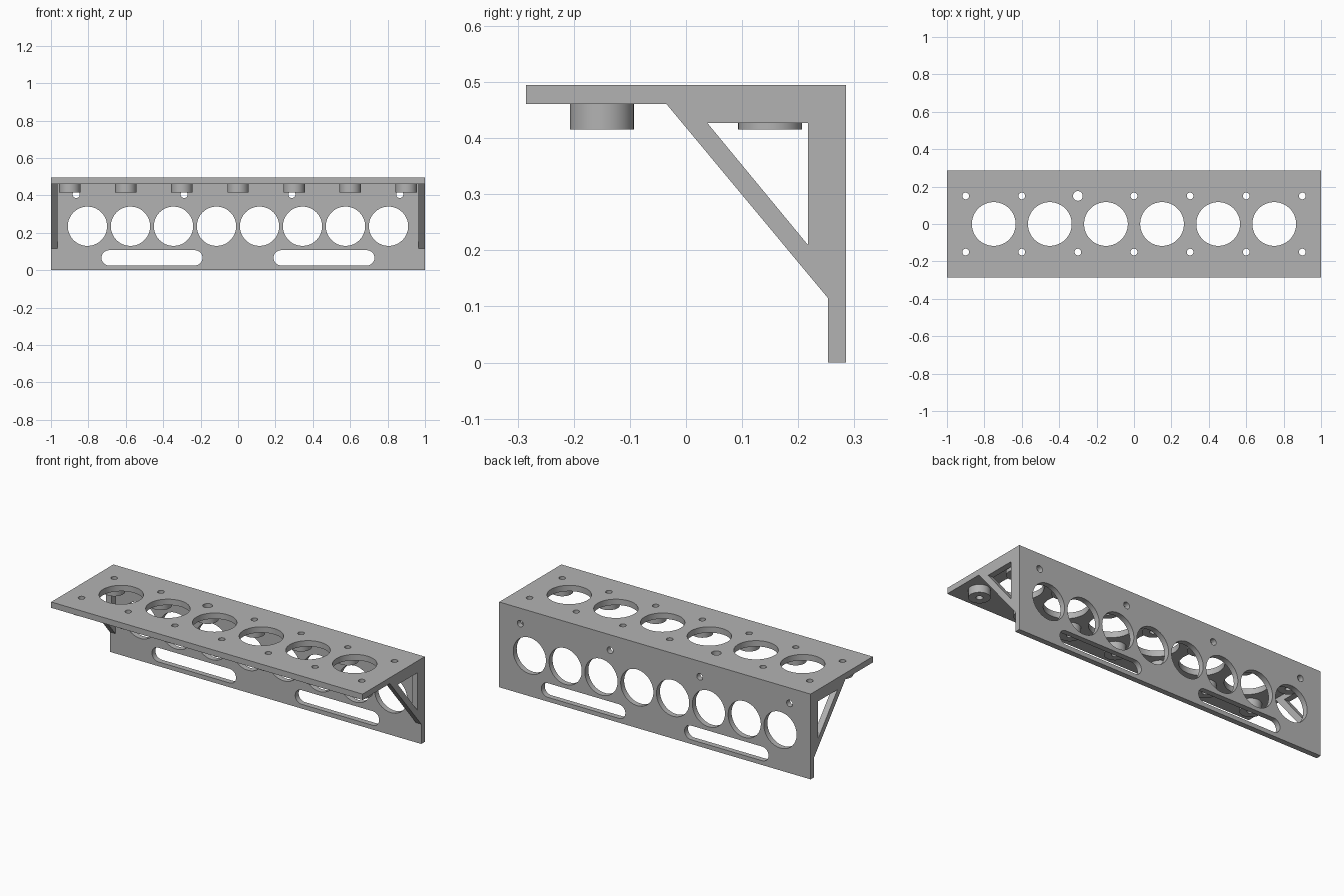
import bpy, bmesh, math
from mathutils import Vector, Matrix

cube = bpy.data.objects.get("Cube")
if cube:
    bpy.data.objects.remove(cube, do_unlink=True)

GREY = (0.45, 0.45, 0.45, 1)
mat = bpy.data.materials.new("matte grey")
mat.use_nodes = True
mat.diffuse_color = GREY
mat.node_tree.nodes["Principled BSDF"].inputs["Base Color"].default_value = GREY

# Main dimensions
HALF, DEPTH, HEIGHT = 1.0, 0.285, 0.495
SHELF_Z, BACK_Y, GUSSET = 0.461, 0.253, 0.035


def prism(bm, points, depth):
    """Extrude a flat outline of 3D points along the depth vector."""
    face = bm.faces.new([bm.verts.new(p) for p in points])
    new = bmesh.ops.extrude_face_region(bm, geom=[face])["geom"]
    verts = [v for v in new if isinstance(v, bmesh.types.BMVert)]
    bmesh.ops.translate(bm, verts=verts, vec=Vector(depth))


def cylinder(bm, centre, radius, length, axis="Z", segments=48):
    turn = Matrix.Rotation(math.pi / 2, 4, "X") if axis == "Y" else Matrix()
    bmesh.ops.create_cone(bm, cap_ends=True, segments=segments, radius1=radius, radius2=radius,
                          depth=length, matrix=Matrix.Translation(centre) @ turn)


def make(name, bm):
    bmesh.ops.recalc_face_normals(bm, faces=bm.faces)
    mesh = bpy.data.meshes.new(name)
    bm.to_mesh(mesh)
    bm.free()
    mesh.materials.append(mat)
    ob = bpy.data.objects.new(name, mesh)
    bpy.context.collection.objects.link(ob)
    return ob


def select(ob):
    bpy.ops.object.select_all(action="DESELECT")
    ob.select_set(True)
    bpy.context.view_layer.objects.active = ob


def cut(ob, cutter):
    mod = ob.modifiers.new("holes", "BOOLEAN")
    mod.operation, mod.solver, mod.object = "DIFFERENCE", "EXACT", cutter
    select(ob)
    bpy.ops.object.modifier_apply(modifier=mod.name)


def side_prism(bm, profile, x, width):
    prism(bm, [(x, y, z) for y, z in profile], (width, 0, 0))


# Shelf and back plate as one angle section
bm = bmesh.new()
side_prism(bm, [(-DEPTH, HEIGHT), (DEPTH, HEIGHT), (DEPTH, 0), (BACK_Y, 0),
                (BACK_Y, SHELF_Z), (-DEPTH, SHELF_Z)], -HALF, 2 * HALF)
angle_plate = make("angle_plate", bm)

# Mounting bosses under the shelf
spots = [(0.3 * i, y) for i in range(-3, 4) for y in (-0.15, 0.15)]
bm = bmesh.new()
for x, y in spots:
    cylinder(bm, (x, y, (0.415 + SHELF_Z) / 2), 0.057, SHELF_Z - 0.415)
bosses = make("mounting_bosses", bm)

# Screw holes through shelf and bosses, one of them wider
bm = bmesh.new()
for x, y in spots:
    wide = y > 0 and abs(x + 0.3) < 0.01
    cylinder(bm, (x, y, 0.45), 0.026 if wide else 0.018, 0.2, segments=32)
screw_cutter = make("screw_hole_cutter", bm)

# Large round openings, wall screw holes and long slots
bm = bmesh.new()
for i in range(6):
    cylinder(bm, (-0.75 + 0.3 * i, 0, 0.48), 0.117, 0.1, segments=64)
for i in range(8):
    cylinder(bm, (-0.805 + 0.23 * i, 0.27, 0.235), 0.105, 0.1, "Y", 64)
for x in (-0.865, -0.288, 0.288, 0.865):
    cylinder(bm, (x, 0.27, 0.405), 0.019, 0.1, "Y", 32)
for centre in (-0.46, 0.46):
    outline = []
    for i in range(34):
        end = 1 if i < 17 else -1
        a = math.pi * ((i % 17) / 16 - 0.5) + (0 if end > 0 else math.pi)
        outline.append((centre + end * 0.229 + 0.041 * math.cos(a), 0.22,
                        0.066 + 0.041 * math.sin(a)))
    prism(bm, outline, (0, 0.1, 0))
opening_cutter = make("opening_cutter", bm)

cut(angle_plate, screw_cutter)
cut(angle_plate, opening_cutter)
cut(bosses, screw_cutter)

# Triangular end gussets with a triangular window
bm = bmesh.new()
side_prism(bm, [(0.038, 0.427), (0.217, 0.427), (0.217, 0.21)], -1.2, 2.4)
window_cutter = make("window_cutter", bm)
gussets = []
for name, x in (("right_gusset", -HALF), ("left_gusset", HALF - GUSSET)):
    bm = bmesh.new()
    side_prism(bm, [(-0.035, SHELF_Z), (BACK_Y, SHELF_Z), (BACK_Y, 0.115)], x, GUSSET)
    gussets.append(make(name, bm))
    cut(gussets[-1], window_cutter)

for helper in (screw_cutter, opening_cutter, window_cutter):
    bpy.data.objects.remove(helper, do_unlink=True)

for ob in (angle_plate, bosses, *gussets):
    select(ob)
    bpy.ops.object.shade_smooth_by_angle(angle=math.radians(30))
